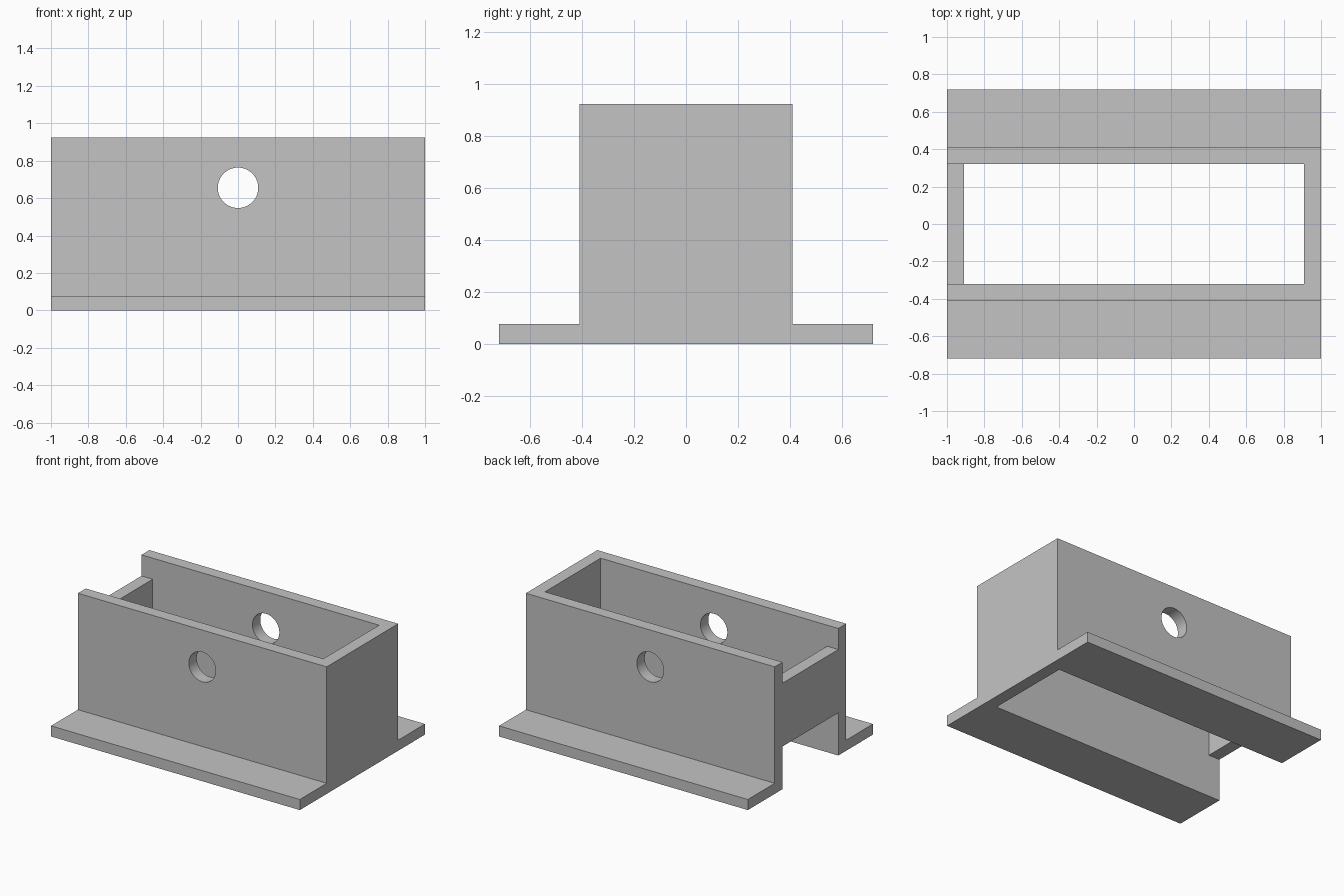
import bpy
import bmesh
import math

if "Cube" in bpy.data.objects:
    bpy.data.objects.remove(bpy.data.objects["Cube"])

# Main dimensions
LENGTH, HEIGHT = 2.0, 0.923
FLANGE_Y, FLANGE_Z = 0.718, 0.077
WALL_Y, THICK = 0.41, 0.09
INNER_X, INNER_Y = LENGTH / 2 - THICK, WALL_Y - THICK
BAR_BOTTOM, BAR_TOP = 0.31, 0.77
HOLE_Z, HOLE_R = 0.655, 0.108

grey = bpy.data.materials.new("light grey")
grey.use_nodes = True
colour = (0.55, 0.55, 0.55, 1)
grey.diffuse_color = colour
grey.node_tree.nodes["Principled BSDF"].inputs["Base Color"].default_value = colour


def extruded_profile(name, points):
    """Extrude a closed y-z outline along the full length."""
    bm = bmesh.new()
    face = bm.faces.new([bm.verts.new((-LENGTH / 2, y, z)) for y, z in points])
    result = bmesh.ops.extrude_face_region(bm, geom=[face])
    moved = [g for g in result["geom"] if isinstance(g, bmesh.types.BMVert)]
    bmesh.ops.translate(bm, verts=moved, vec=(LENGTH, 0, 0))
    bmesh.ops.recalc_face_normals(bm, faces=bm.faces)
    mesh = bpy.data.meshes.new(name)
    bm.to_mesh(mesh)
    bm.free()
    obj = bpy.data.objects.new(name, mesh)
    bpy.context.collection.objects.link(obj)
    return obj


def box_cutter(name, low, high):
    centre = [(a + b) / 2 for a, b in zip(low, high)]
    bpy.ops.mesh.primitive_cube_add(size=1, location=centre)
    obj = bpy.context.object
    obj.name = name
    obj.scale = [b - a for a, b in zip(low, high)]
    return obj


def cut(target, cutter):
    """Subtract the cutter from the target, then discard the cutter."""
    cutter.hide_render = True
    modifier = target.modifiers.new(cutter.name, "BOOLEAN")
    modifier.operation = "DIFFERENCE"
    modifier.solver = "EXACT"
    modifier.object = cutter
    bpy.ops.object.select_all(action="DESELECT")
    bpy.context.view_layer.objects.active = target
    target.select_set(True)
    bpy.ops.object.modifier_apply(modifier=modifier.name)
    bpy.data.objects.remove(cutter)


# Body with a flange along the front and back
half = [(FLANGE_Y, 0), (FLANGE_Y, FLANGE_Z), (WALL_Y, FLANGE_Z), (WALL_Y, HEIGHT)]
outline = half + [(-y, z) for y, z in reversed(half)]
body = extruded_profile("flanged_housing", outline)
body.data.materials.append(grey)

# Open cavity from top to bottom
cut(body, box_cutter("cavity", (-INNER_X, -INNER_Y, -1), (INNER_X, INNER_Y, 2)))

# Notches above and below the crossbar at the open end
for name, low, high in (("lower_notch", -1, BAR_BOTTOM), ("upper_notch", BAR_TOP, 2)):
    cut(body, box_cutter(name, (-2, -INNER_Y, low), (-INNER_X / 2, INNER_Y, high)))

# Round hole through both long walls
bpy.ops.mesh.primitive_cylinder_add(vertices=64, radius=HOLE_R, depth=2,
                                    location=(0, 0, HOLE_Z),
                                    rotation=(math.pi / 2, 0, 0))
bpy.context.object.name = "pin_hole"
cut(body, bpy.context.object)

bpy.ops.object.shade_smooth_by_angle(angle=math.radians(30))
